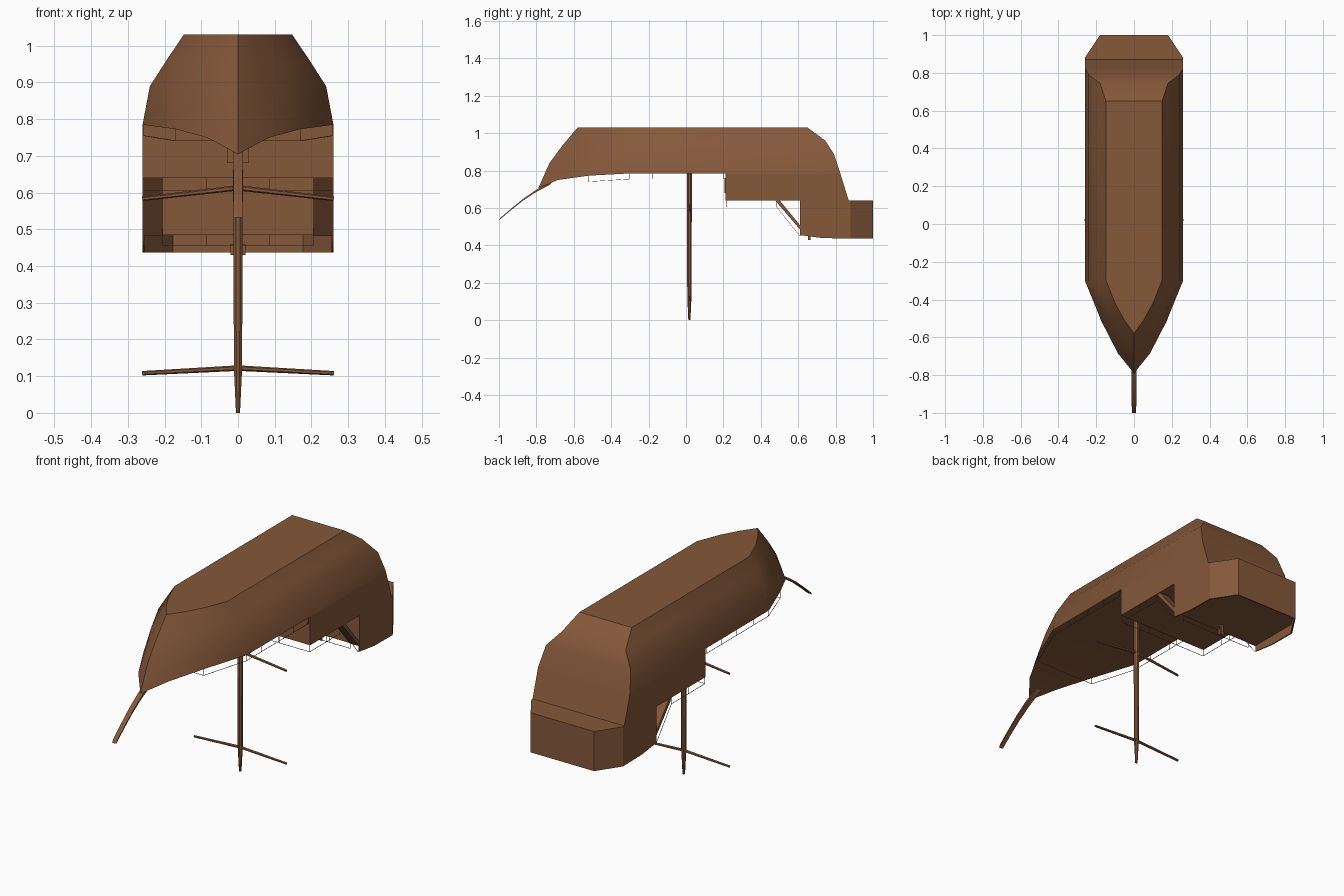
import bpy, bmesh, math
from mathutils import Vector

if "Cube" in bpy.data.objects:
    bpy.data.objects.remove(bpy.data.objects["Cube"])

wood = bpy.data.materials.new("brown_wood")
wood.diffuse_color = (0.235, 0.098, 0.042, 1)
wood.use_nodes = True
wood.node_tree.nodes["Principled BSDF"].inputs["Base Color"].default_value = wood.diffuse_color


def finish(bm, name, smooth=None):
    bmesh.ops.remove_doubles(bm, verts=bm.verts, dist=0.00005)
    bmesh.ops.recalc_face_normals(bm, faces=bm.faces)
    me = bpy.data.meshes.new(name)
    bm.to_mesh(me)
    bm.free()
    me.materials.append(wood)
    ob = bpy.data.objects.new(name, me)
    bpy.context.collection.objects.link(ob)
    if smooth:
        bpy.ops.object.select_all(action='DESELECT')
        ob.select_set(True)
        bpy.context.view_layer.objects.active = ob
        bpy.ops.object.shade_smooth_by_angle(angle=math.radians(smooth))
    return ob


def prism(name, plan, z0, z1):
    # upright block from a plan outline
    bm = bmesh.new()
    f = bm.faces.new([bm.verts.new((x, y, z0)) for x, y in plan])
    r = bmesh.ops.extrude_face_region(bm, geom=[f])
    for v in r['geom']:
        if isinstance(v, bmesh.types.BMVert):
            v.co.z = z1
    return finish(bm, name)


def box(name, x, y0, y1, z0, z1):
    return prism(name, [(-x, y0), (x, y0), (x, y1), (-x, y1)], z0, z1)


def rod(bm, a, b, r0, r1, n=4):
    # tapered bar between two points
    a, b = Vector(a), Vector(b)
    q = (b - a).to_track_quat('Z', 'Y')
    rings = [[bm.verts.new(p + q @ Vector((r * math.cos((i + .5) * math.tau / n),
                                           r * math.sin((i + .5) * math.tau / n), 0)))
              for i in range(n)] for p, r in ((a, r0), (b, r1))]
    for i in range(n):
        j = (i + 1) % n
        bm.faces.new((rings[0][i], rings[0][j], rings[1][j], rings[1][i]))
    bm.faces.new(rings[0])
    bm.faces.new(rings[1])


# Overturned hull: half sections from keel plate to deck edge, bow to stern
stations = [
    [(0, -.58, 1.03), (0, -.66, .935), (0, -.73, .84), (0, -.79, .705)],
    [(.05, -.51, 1.03), (.065, -.575, .945), (.075, -.635, .865), (.085, -.685, .75)],
    [(.10, -.42, 1.03), (.13, -.45, .955), (.155, -.48, .885), (.17, -.52, .773)],
    [(.148, -.30, 1.03), (.195, -.30, .96), (.24, -.30, .89), (.26, -.30, .785)],
    [(.148, .65, 1.03), (.18, .745, .96), (.24, .79, .89), (.26, .825, .785)],
]
bm = bmesh.new()
right = [[bm.verts.new(p) for p in s] for s in stations]
left = [[bm.verts.new((-x, y, z)) for x, y, z in s] for s in stations]
for i in range(4):
    for j in range(3):
        for side in (right, left):
            bm.faces.new((side[i][j], side[i + 1][j], side[i + 1][j + 1], side[i][j + 1]))
    for j in (0, 3):
        bm.faces.new((right[i][j], right[i + 1][j], left[i + 1][j], left[i][j]))
for j in range(3):
    bm.faces.new((right[4][j], left[4][j], left[4][j + 1], right[4][j + 1]))
bmesh.ops.dissolve_degenerate(bm, dist=0.0001, edges=bm.edges)
finish(bm, "hull", 32)

# Quarter deck with a sloping stern face
quarter = box("quarter_deck", .26, .212, .87, .64, .785)
for v in quarter.data.vertices:
    if v.co.y > .8 and v.co.z > .7:
        v.co.y = .825

# Stern castle: solid block plus open bulwark around the poop deck
plan = [(-.26, .61), (-.26, .88), (-.18, 1.0), (.18, 1.0), (.26, .88), (.26, .61)]
prism("stern_castle", plan, .485, .64)
inner = [(-.254, .61), (-.254, .877), (-.177, .994), (.177, .994), (.254, .877), (.254, .61)]
bm = bmesh.new()
rows = []
for (ox, oy), (ix, iy) in zip(plan, inner):
    pts = [(ox, oy, .485), (ox, oy, .455 if oy < .7 else .437),
           (ix, iy, .455 if oy < .7 else .437), (ix, iy, .485)]
    # mid break in the rail line is added at the front ends
    rows.append(pts)
for k, pos in ((1, 0), (6, 5)):
    rows.insert(k, [(rows[pos if k == 1 else -1][m][0], .73, z)
                    for m, z in enumerate((.485, .439, .439, .485))])
# the second break belongs before the last row
rows[6], rows[7] = sorted((rows[6], rows[7]), key=lambda r: -r[0][1])
vs = [[bm.verts.new(p) for p in r] for r in rows]
for a, b in zip(vs, vs[1:]):
    for m in range(4):
        n = (m + 1) % 4
        bm.faces.new((a[m], a[n], b[n], b[m]))
bm.faces.new(vs[0])
bm.faces.new(vs[-1])
finish(bm, "poop_bulwark")

# Stairs on both sides from quarter deck to poop deck
for s, nm in ((1, "right"), (-1, "left")):
    bm = bmesh.new()
    vv = [[bm.verts.new((s * x, y, z)) for y, z in
           ((.475, .642), (.50, .642), (.612, .505), (.612, .482))] for x in (.205, .257)]
    bm.faces.new(vv[0])
    bm.faces.new(vv[1])
    for i in range(4):
        j = (i + 1) % 4
        bm.faces.new((vv[0][i], vv[0][j], vv[1][j], vv[1][i]))
    finish(bm, nm + "_stair")

# Cabin door and helm
box("cabin_door", .03, .206, .214, .68, .76)
box("helm_post", .006, .655, .665, .43, .487)
box("helm_wheel", .02, .652, .656, .43, .46)

# Mast
bm = bmesh.new()
rod(bm, (0, .018, .80), (0, .018, .12), .015, .012, 8)
rod(bm, (0, .018, .12), (0, .018, 0), .012, .006, 8)
finish(bm, "mast", 40)

# Yards: two drooping crossbars
for nm, z, tip in (("lower_yard", .613, .583), ("upper_yard", .122, .108)):
    bm = bmesh.new()
    for s in (-1, 1):
        rod(bm, (0, .02, z), (s * .261, .02, tip), .0075, .006, 6)
    finish(bm, nm, 40)

# Bowsprit: curved square bar
path = [(-.72, .735), (-.80, .692), (-.87, .645), (-.93, .597), (-.997, .540)]
bm = bmesh.new()
rings = []
for i, (y, z) in enumerate(path):
    w, h = .014 - .0006 * i, .012 - .0008 * i
    rings.append([bm.verts.new((x, y + h * .55 * t, z + h * .85 * t))
                  for x, t in ((-w, -1), (w, -1), (w, 1), (-w, 1))])
for a, b in zip(rings, rings[1:]):
    for m in range(4):
        n = (m + 1) % 4
        bm.faces.new((a[m], a[n], b[n], b[m]))
bm.faces.new(rings[0])
bm.faces.new(rings[-1])
finish(bm, "bowsprit", 35)

# Fine railings along the deck edges
bm = bmesh.new()
R = .0012
for s in (-1, 1):
    main = [(.17, -.52, .741), (.257, -.30, .755), (.257, .21, .755)]
    upper = [(.257, .213, .605), (.257, .485, .605), (.257, .605, .455), (.257, .63, .455)]
    for line in (main, upper):
        for a, b in zip(line, line[1:]):
            rod(bm, (s * a[0], *a[1:]), (s * b[0], *b[1:]), R, R)
    for x, y, z in ((.17, -.52, .741), (.257, -.30, .755), (.257, -.18, .755),
                    (.257, -.04, .755), (.257, .08, .755), (.257, .20, .755),
                    (.257, .215, .605), (.257, .35, .605), (.257, .485, .605),
                    (.205, .615, .455), (.085, .215, .605), (.085, .615, .455)):
        rod(bm, (s * x, y, z), (s * x, y, z + .034), R, R)
for x, y, z in ((.17, -.52, .741), (.257, .213, .605), (.205, .615, .455)):
    rod(bm, (-x, y, z), (x, y, z), R, R)
finish(bm, "railings")
